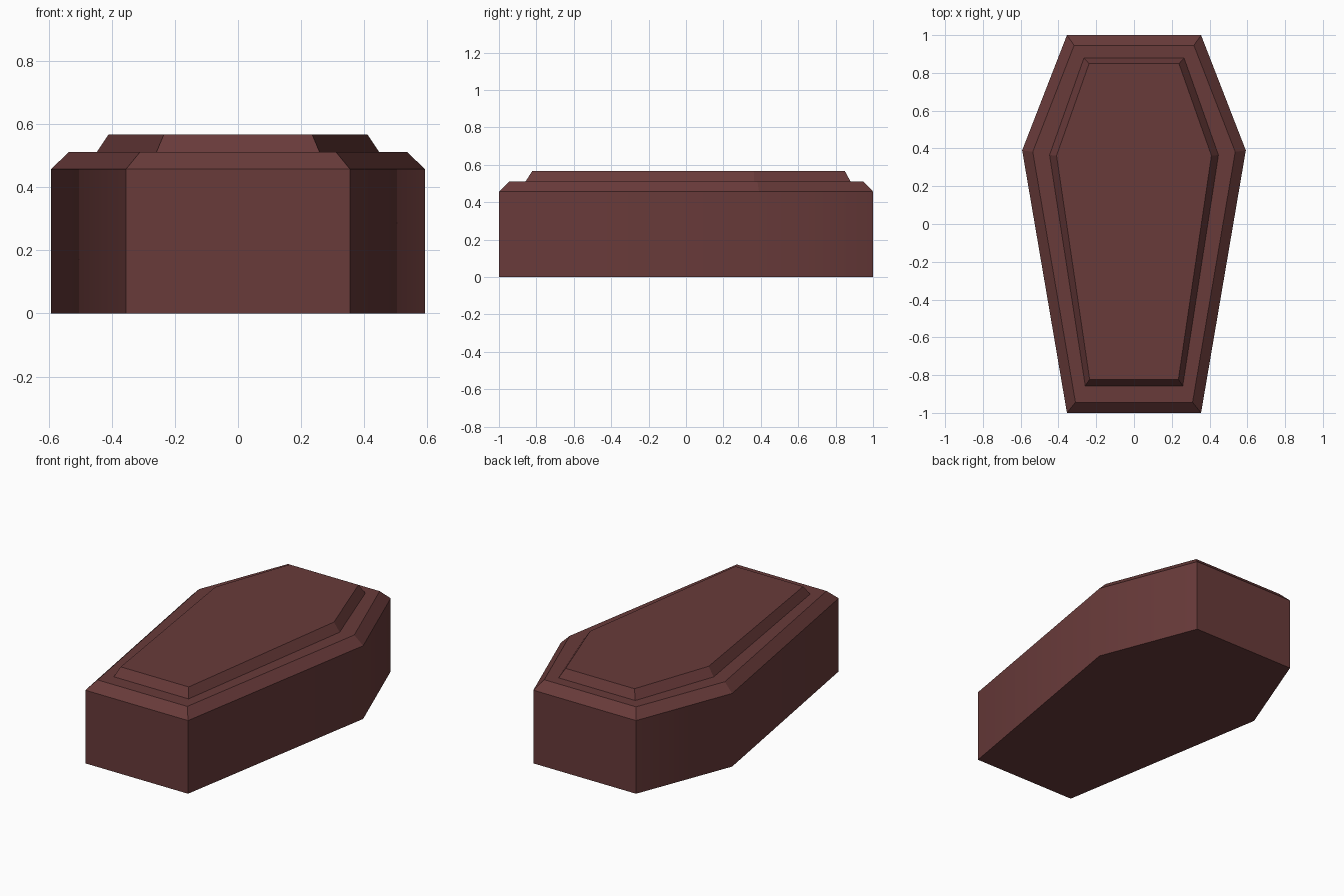
import bpy

if "Cube" in bpy.data.objects:
    bpy.data.objects.remove(bpy.data.objects["Cube"])

wood = bpy.data.materials.new("dark red wood")
wood.diffuse_color = (0.14, 0.043, 0.042, 1)
wood.use_nodes = True
wood.node_tree.nodes["Principled BSDF"].inputs["Base Color"].default_value = wood.diffuse_color


def outline(foot, shoulder, head):
    """Six-sided outline, counter-clockwise, mirrored from (x, y) half points."""
    right = [foot, shoulder, head]
    return right + [(-x, y) for x, y in reversed(right)]


def loft(name, layers, smooth_walls=False):
    """Closed solid through stacked outlines, each given as (z, outline)."""
    verts = [(x, y, z) for z, ring in layers for x, y in ring]
    faces = [tuple(reversed(range(6)))]
    for k in range(len(layers) - 1):
        a, b = 6 * k, 6 * k + 6
        for i in range(6):
            j = (i + 1) % 6
            faces.append((a + i, a + j, b + j, b + i))
    top = 6 * (len(layers) - 1)
    faces.append(tuple(range(top, top + 6)))
    mesh = bpy.data.meshes.new(name)
    mesh.from_pydata(verts, [], faces)
    mesh.materials.append(wood)
    obj = bpy.data.objects.new(name, mesh)
    bpy.context.collection.objects.link(obj)
    if smooth_walls:
        # only the vertical shoulder edges stay soft
        for p in mesh.polygons:
            p.use_smooth = True
        for e in mesh.edges:
            a, b = (mesh.vertices[v].co for v in e.vertices)
            shoulder = abs(a.x - b.x) < 1e-4 and abs(a.y - b.y) < 1e-4 and abs(a.x) > 0.5
            e.use_edge_sharp = not shoulder
    return obj


rim = outline((0.355, -1), (0.592, 0.39), (0.355, 1))
rim_top = outline((0.31, -0.944), (0.536, 0.382), (0.317, 0.946))
panel_base = outline((0.258, -0.857), (0.447, 0.365), (0.265, 0.879))
panel_top = outline((0.235, -0.822), (0.41, 0.362), (0.238, 0.849))

# box with chamfered lid edge
loft("coffin_body", [(0, rim), (0.457, rim), (0.512, rim_top)], smooth_walls=True)
# raised lid panel
loft("lid_panel", [(0.512, panel_base), (0.567, panel_top)])
